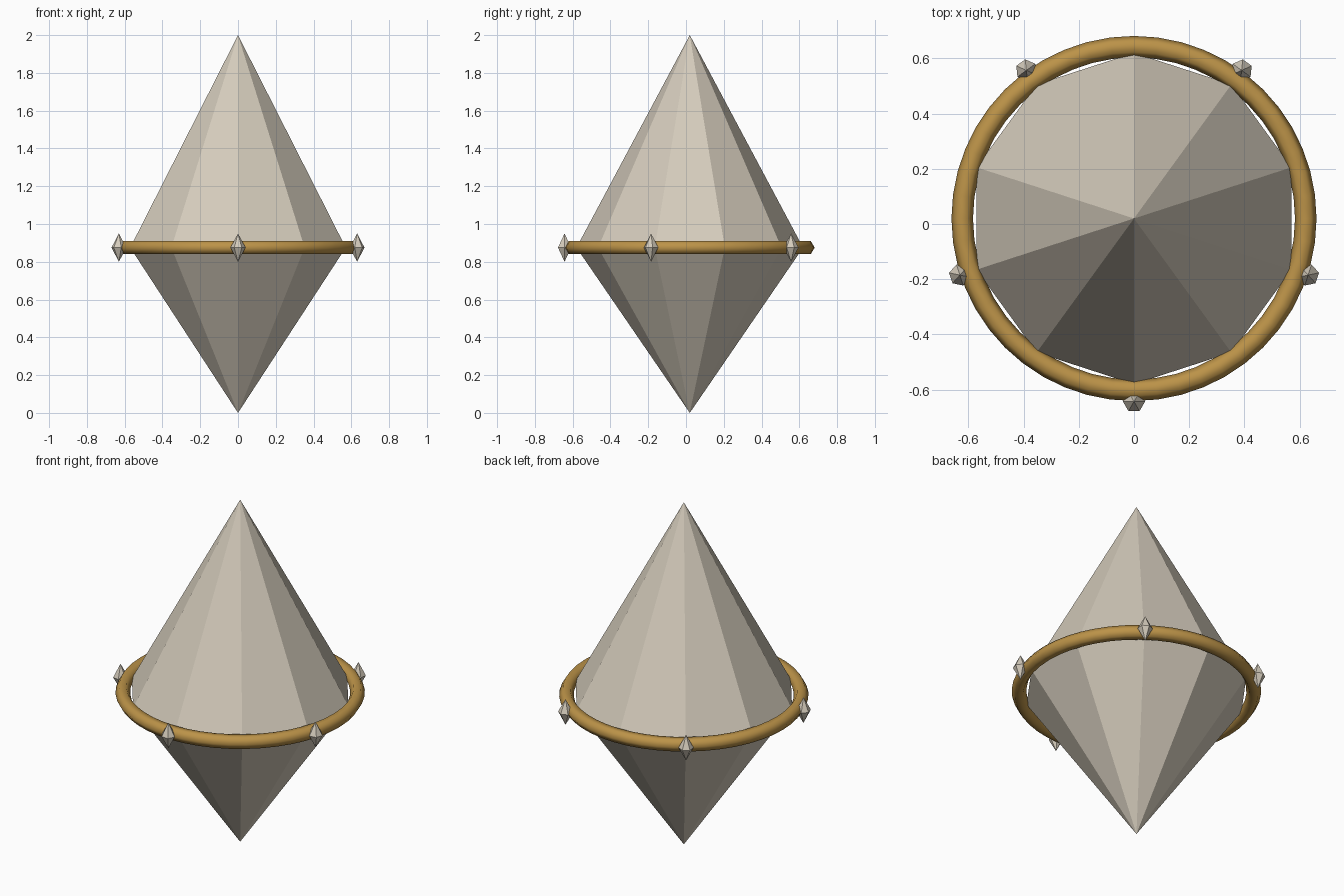
import bpy, bmesh, math

if "Cube" in bpy.data.objects:
    bpy.data.objects.remove(bpy.data.objects["Cube"])

CY = 0.02      # the crystal axis sits slightly behind centre
MID = 0.875    # height of the girdle and ring


def material(name, rgb):
    m = bpy.data.materials.new(name)
    m.diffuse_color = (*rgb, 1)
    m.use_nodes = True
    m.node_tree.nodes["Principled BSDF"].inputs["Base Color"].default_value = m.diffuse_color
    return m


stone = material("pale stone", (0.66, 0.60, 0.50))
gold = material("gold", (0.50, 0.29, 0.065))


def bipyramid(name, sides, radius, bottom, top, location, turn, mat):
    """Pointed crystal: one ring of vertices joined to a top and bottom tip."""
    bm = bmesh.new()
    ring = [bm.verts.new((radius * math.cos(turn + math.tau * i / sides),
                          radius * math.sin(turn + math.tau * i / sides), 0))
            for i in range(sides)]
    tip = bm.verts.new((0, 0, top))
    base = bm.verts.new((0, 0, -bottom))
    for i in range(sides):
        a, b = ring[i], ring[(i + 1) % sides]
        bm.faces.new((a, b, tip))
        bm.faces.new((b, a, base))
    mesh = bpy.data.meshes.new(name)
    bm.to_mesh(mesh)
    bm.free()
    mesh.materials.append(mat)
    obj = bpy.data.objects.new(name, mesh)
    obj.location = location
    bpy.context.collection.objects.link(obj)
    return obj


# Large ten-sided crystal
bipyramid("crystal", 10, 0.6, MID, 2 - MID, (0, CY, MID), math.pi / 2, stone)

# Gold ring around the girdle, with a six-sided cross-section
bpy.ops.mesh.primitive_torus_add(major_radius=0.622, minor_radius=0.039,
                                 major_segments=48, minor_segments=6,
                                 location=(0, CY, MID))
ring = bpy.context.object
ring.name = "ring"
ring.data.materials.append(gold)
bpy.ops.object.shade_smooth()

# Five small six-sided gems set on the outside of the ring
for i in range(5):
    a = -math.pi / 2 + math.tau * i / 5
    bipyramid(f"gem_{i + 1}", 6, 0.04, 0.075, 0.075,
              (0.663 * math.cos(a), CY + 0.663 * math.sin(a), MID),
              a + math.pi / 2, stone)
